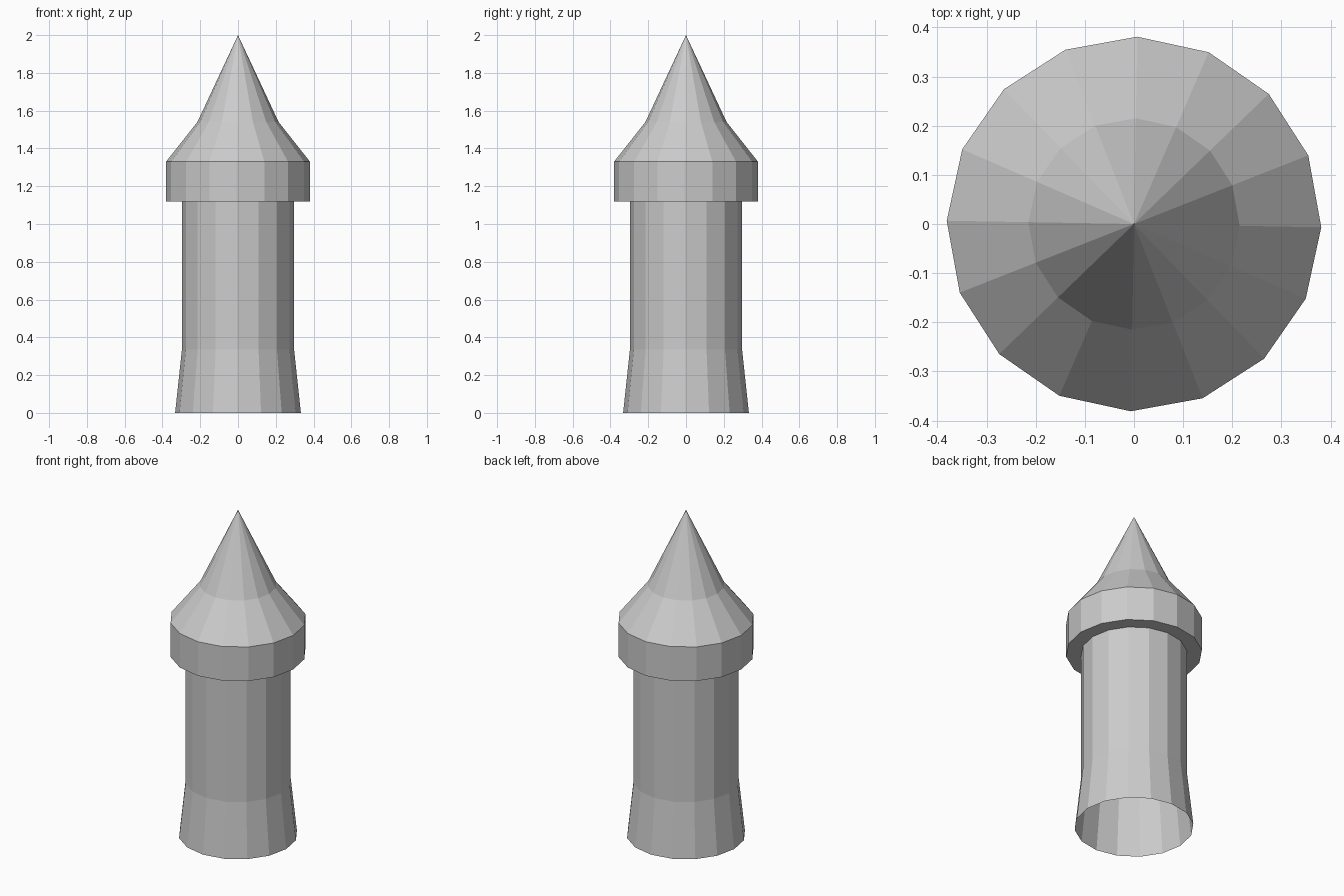
import bpy
import bmesh
from math import cos, sin, tau, radians

SIDES = 16
TWIST = radians(-1)

cube = bpy.data.objects.get("Cube")
if cube:
    bpy.data.objects.remove(cube, do_unlink=True)

stone = bpy.data.materials.new("grey stone")
stone.use_nodes = True
colour = (0.6, 0.6, 0.6, 1)
stone.diffuse_color = colour
stone.node_tree.nodes["Principled BSDF"].inputs["Base Color"].default_value = colour


def lathe(name, profile):
    """Flat-sided open shell swept from (radius, height) points, bottom to top."""
    bm = bmesh.new()
    rings = []
    for radius, z in profile:
        if radius == 0:
            rings.append([bm.verts.new((0, 0, z))] * SIDES)
        else:
            angles = [tau * i / SIDES + TWIST for i in range(SIDES)]
            rings.append([bm.verts.new((radius * cos(a), radius * sin(a), z))
                          for a in angles])
    for low, high in zip(rings, rings[1:]):
        for i in range(SIDES):
            j = (i + 1) % SIDES
            corners = dict.fromkeys((low[i], low[j], high[j], high[i]))
            bm.faces.new(list(corners))
    mesh = bpy.data.meshes.new(name)
    bm.to_mesh(mesh)
    bm.free()
    mesh.materials.append(stone)
    obj = bpy.data.objects.new(name, mesh)
    bpy.context.collection.objects.link(obj)
    return obj


# Hollow shaft with a flared foot, open underneath
lathe("tower_shaft", [(0.333, 0), (0.297, 0.335), (0.297, 1.12)])

# Overhanging collar with its flat underside
lathe("collar", [(0.297, 1.12), (0.381, 1.12), (0.381, 1.33)])

# Roof with a shallow skirt and a steep spire
lathe("spire_roof", [(0.381, 1.33), (0.215, 1.54), (0, 2)])
